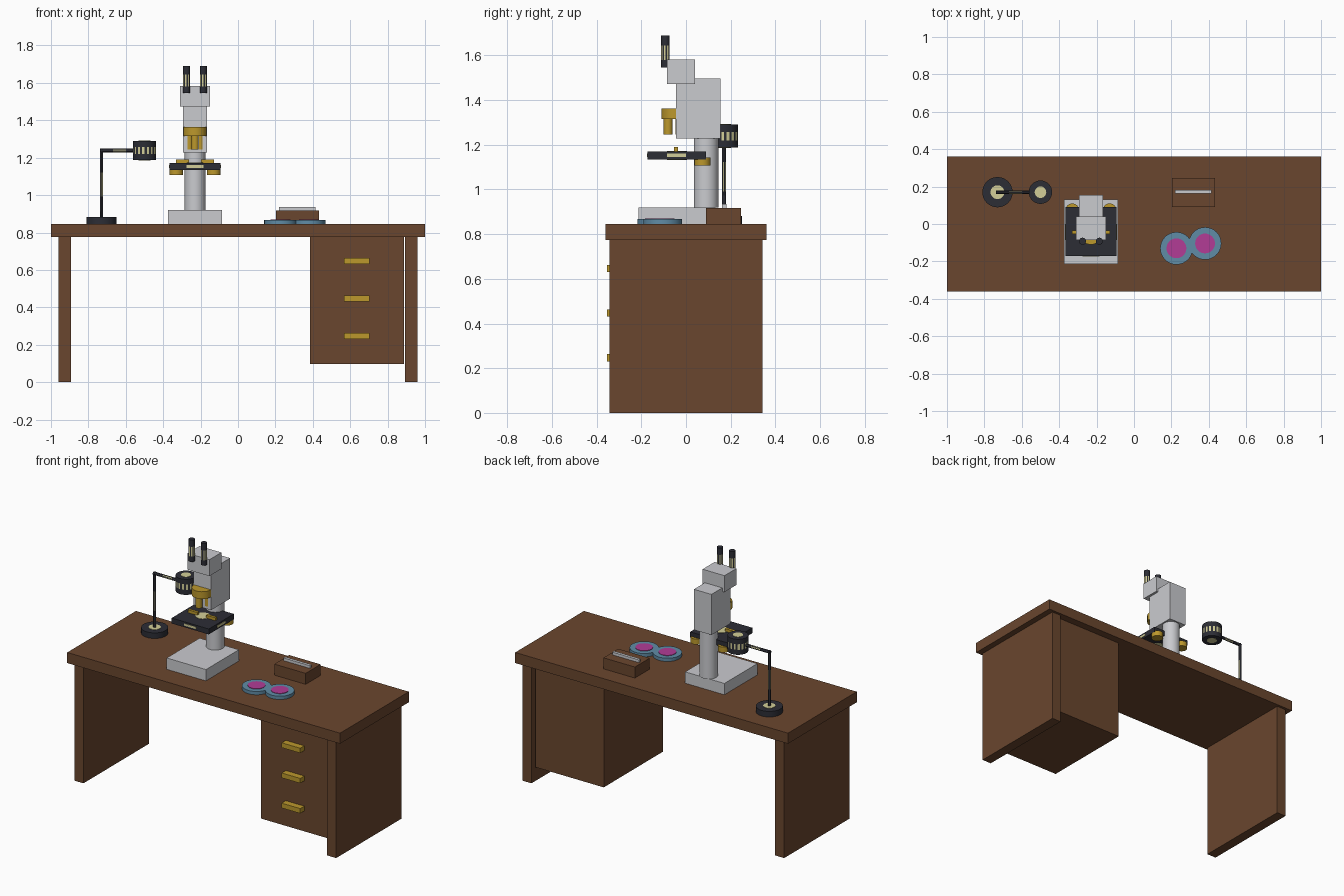
import bpy, bmesh, math
from mathutils import Vector, Matrix

if "Cube" in bpy.data.objects:
    bpy.data.objects.remove(bpy.data.objects["Cube"], do_unlink=True)


def material(name, rgb):
    lin = [((c / 255 + 0.055) / 1.055) ** 2.4 for c in rgb] + [1]
    m = bpy.data.materials.new(name)
    m.use_nodes = True
    m.diffuse_color = lin
    m.node_tree.nodes["Principled BSDF"].inputs["Base Color"].default_value = lin
    return m


WOOD = material("brown wood", (106, 70, 46))
GREY = material("light grey", (202, 203, 207))
BLACK = material("charcoal", (44, 45, 53))
BRASS = material("brass", (188, 152, 44))
CREAM = material("cream", (212, 207, 152))
BLUE = material("dish blue", (96, 140, 166))
PINK = material("culture pink", (178, 60, 150))


def finish(bm, name, mats, smooth=False):
    me = bpy.data.meshes.new(name)
    bm.to_mesh(me)
    bm.free()
    for m in mats:
        me.materials.append(m)
    ob = bpy.data.objects.new(name, me)
    bpy.context.collection.objects.link(ob)
    if smooth:
        bpy.ops.object.select_all(action='DESELECT')
        bpy.context.view_layer.objects.active = ob
        ob.select_set(True)
        bpy.ops.object.shade_smooth_by_angle(angle=math.radians(30))
    return ob


def box(name, x, y, z, mat):
    """Box from (min, max) ranges on each axis."""
    bm = bmesh.new()
    size = Vector((x[1] - x[0], y[1] - y[0], z[1] - z[0]))
    mid = Vector((x[0] + x[1], y[0] + y[1], z[0] + z[1])) / 2
    bmesh.ops.create_cube(bm, size=1, matrix=Matrix.Translation(mid) @ Matrix.Diagonal(size).to_4x4())
    return finish(bm, name, [mat])


def rod(name, start, length, r, mat, band=None, axis='Z', segs=32):
    """Cylinder from start along an axis; band marks alternate facets cream."""
    bm = bmesh.new()
    bmesh.ops.create_cone(bm, cap_ends=True, segments=segs, radius1=r, radius2=r, depth=length,
                          matrix=Matrix.Translation((0, 0, length / 2)))
    if band:
        for h in band:
            bmesh.ops.bisect_plane(bm, geom=bm.verts[:] + bm.edges[:] + bm.faces[:],
                                   plane_co=(0, 0, h), plane_no=(0, 0, 1))
        for f in bm.faces:
            c = f.calc_center_median()
            facet = math.floor(math.atan2(c.y, c.x) / math.tau * segs)
            if abs(f.normal.z) < 0.5 and band[0] < c.z < band[1] and facet % 2:
                f.material_index = 1
    turn = Matrix.Rotation(math.pi / 2, 4, 'Y') if axis == 'X' else Matrix()
    bm.transform(Matrix.Translation(start) @ turn)
    return finish(bm, name, [mat, CREAM] if band else [mat], True)


# Desk
TOP = 0.845
box("desk_top", (-1, 1), (-0.36, 0.36), (0.775, TOP), WOOD)
for side, s in (("left", 1), ("right", -1)):
    box(side + "_side_panel", sorted((s * 0.893, s * 0.96)), (-0.343, 0.343), (0, 0.775), WOOD)
box("drawer_cabinet", (0.386, 0.888), (-0.31, 0.31), (0.096, 0.775), WOOD)
for i in range(3):
    z = 0.247 + i * 0.2
    box(f"drawer_handle_{i + 1}", (0.567, 0.703), (-0.353, -0.31), (z - 0.016, z + 0.016), BRASS)

# Microscope stand
CX = -0.23
box("microscope_base", (CX - 0.144, CX + 0.144), (-0.213, 0.132), (TOP, 0.92), GREY)
rod("microscope_column", (CX, 0.09, 0.92), 0.31, 0.055, GREY)
box("microscope_arm", (CX - 0.064, CX + 0.064), (-0.045, 0.154), (1.228, 1.497), GREY)
box("microscope_head", (CX - 0.08, CX + 0.08), (-0.085, 0.04), (1.473, 1.582), GREY)

# Stage with cream inlays on every face
box("stage", (CX - 0.136, CX + 0.136), (-0.172, 0.09), (1.135, 1.171), BLACK)
rod("stage_window_upper", (CX, -0.04, 1.171), 0.002, 0.045, CREAM)
rod("stage_window_lower", (CX, -0.04, 1.133), 0.002, 0.045, CREAM)
for name, s in (("left", 1), ("right", -1)):
    face = CX + s * 0.136
    box(f"stage_{name}_inlay", sorted((face, face + s * 0.002)), (-0.085, 0), (1.146, 1.16), CREAM)
for name, y in (("front", -0.174), ("back", 0.09)):
    box(f"stage_{name}_inlay", (CX - 0.045, CX + 0.045), (y, y + 0.002), (1.146, 1.16), CREAM)

# Paired parts: clips, focus knobs and eyepieces
for name, s in (("left", 1), ("right", -1)):
    c = CX + s * 0.066
    box(f"{name}_stage_clip", (c - 0.035, c + 0.035), (-0.053, -0.035), (1.171, 1.19), BRASS)
    rod(f"{name}_focus_knob", (CX + s * 0.1, 0.074, 1.107), 0.036, 0.036, BRASS)
    rod(f"{name}_eyepiece", (CX + s * 0.045, -0.092, 1.545), 0.145, 0.019, BLACK, (0.035, 0.1), segs=16)

# Objective turret
rod("turret", (CX, -0.048, 1.315), 0.048, 0.062, BRASS)
for i in range(3):
    a = -math.pi / 2 + i * math.tau / 3
    rod(f"objective_{i + 1}", (CX + 0.035 * math.cos(a), -0.045 + 0.035 * math.sin(a), 1.245),
        0.07, 0.02, BRASS, segs=24)

# Desk lamp
LX, LY = -0.73, 0.17
rod("lamp_base", (LX, LY, TOP), 0.037, 0.081, BLACK)
rod("lamp_base_inlay", (LX, LY, 0.882), 0.002, 0.037, CREAM)
rod("lamp_post", (LX, LY, 0.882), 0.365, 0.009, BLACK, (0.11, 0.24), segs=12)
rod("lamp_arm", (LX - 0.008, LY, 1.239), 0.2, 0.01, BLACK, (0.07, 0.14), 'X', 12)
rod("lamp_head", (-0.5, LY, 1.187), 0.103, 0.0625, BLACK, (0.033, 0.07))
for name, z in (("upper", 1.29), ("lower", 1.185)):
    rod(f"lamp_head_{name}_inlay", (-0.5, LY, z), 0.002, 0.031, CREAM)

# Specimen box with slide
box("specimen_box", (0.203, 0.433), (0.09, 0.246), (TOP, 0.918), WOOD)
box("glass_slide", (0.219, 0.414), (0.162, 0.181), (0.918, 0.936), GREY)

# Culture dishes
for i, (x, y) in enumerate(((0.227, -0.13), (0.38, -0.104))):
    rod(f"dish_{i + 1}", (x, y, TOP), 0.022, 0.087, BLUE)
    rod(f"culture_{i + 1}", (x, y, TOP + 0.022), 0.003, 0.053, PINK)
